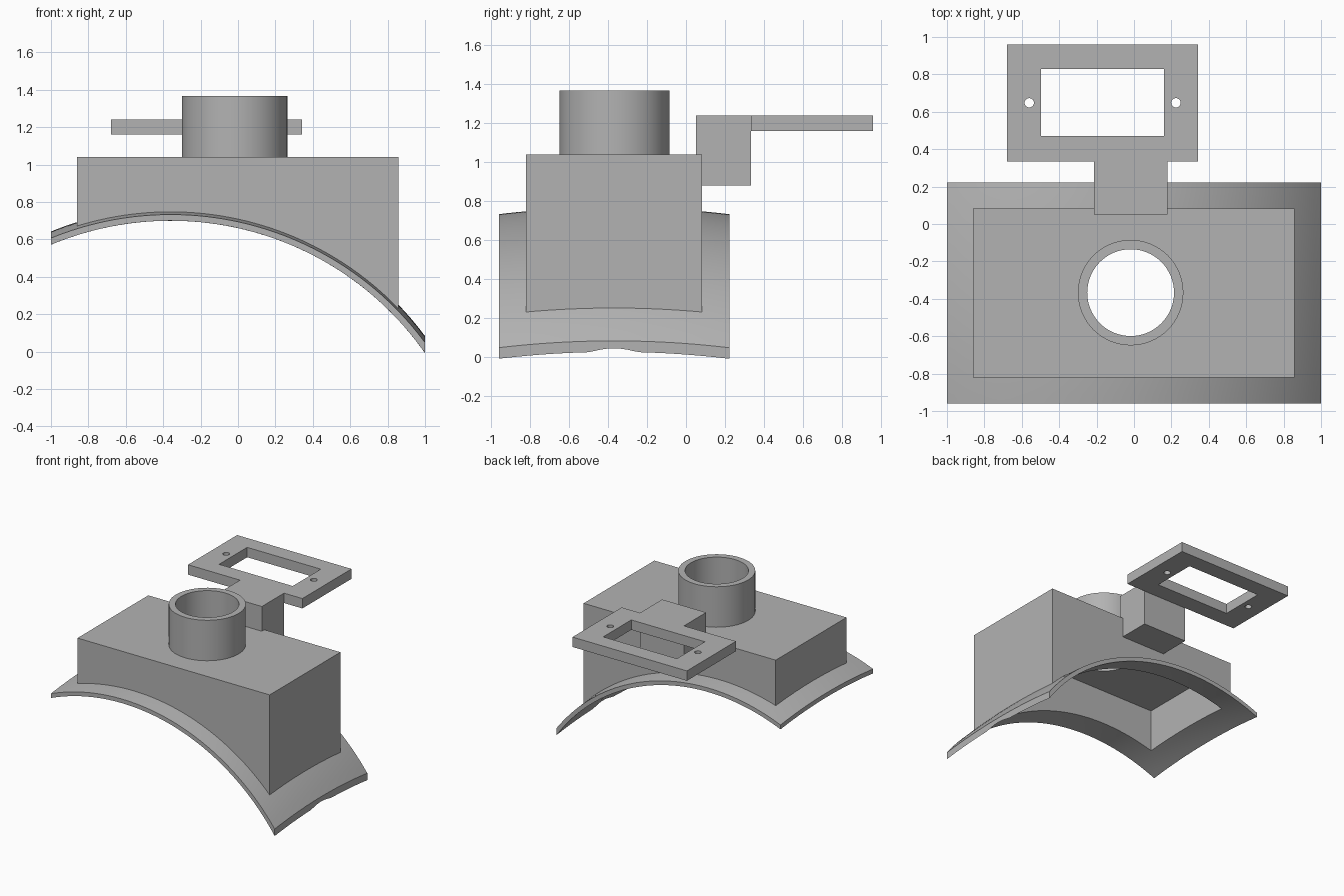
import bpy, bmesh, math

cube = bpy.data.objects.get("Cube")
if cube:
    bpy.data.objects.remove(cube, do_unlink=True)

grey = bpy.data.materials.new("plain_grey")
grey.use_nodes = True
grey.diffuse_color = (0.45, 0.45, 0.45, 1)
grey.node_tree.nodes["Principled BSDF"].inputs["Base Color"].default_value = (0.45, 0.45, 0.45, 1)

MID_Y, RADIUS, WALL = -0.37, 1.66, 0.046
TUBE_X, TUBE_Y, TUBE_R = -0.018, -0.367, 0.282


def finish(name, bm):
    bmesh.ops.recalc_face_normals(bm, faces=bm.faces)
    mesh = bpy.data.meshes.new(name)
    bm.to_mesh(mesh)
    bm.free()
    ob = bpy.data.objects.new(name, mesh)
    bpy.context.collection.objects.link(ob)
    mesh.materials.append(grey)
    return ob


def box(name, x0, x1, y0, y1, z0, z1):
    bm = bmesh.new()
    bmesh.ops.create_cube(bm, size=1)
    for v in bm.verts:
        v.co.x = x0 if v.co.x < 0 else x1
        v.co.y = y0 if v.co.y < 0 else y1
        v.co.z = z0 if v.co.z < 0 else z1
    return finish(name, bm)


def cylinder(name, x, y, r, z0, z1, sides=64):
    bm = bmesh.new()
    bmesh.ops.create_cone(bm, cap_ends=True, segments=sides, radius1=r, radius2=r, depth=z1 - z0)
    bmesh.ops.translate(bm, verts=bm.verts, vec=(x, y, (z0 + z1) / 2))
    return finish(name, bm)


def cut(target, cutter):
    mod = target.modifiers.new("cut", 'BOOLEAN')
    mod.operation, mod.solver, mod.object = 'DIFFERENCE', 'EXACT', cutter
    bpy.context.view_layer.objects.active = target
    bpy.ops.object.modifier_apply(modifier=mod.name)
    bpy.data.objects.remove(cutter, do_unlink=True)


def smooth(ob):
    bpy.ops.object.select_all(action='DESELECT')
    ob.select_set(True)
    bpy.context.view_layer.objects.active = ob
    bpy.ops.object.shade_smooth_by_angle(angle=math.radians(30))


def steps(a, b, n):
    return [a + (b - a) * i / n for i in range(n + 1)]


# Saddle surface: an arc across x with a slight crown along y
def arc(x, r):
    return math.sqrt(r * r - (x + 0.36) ** 2) - RADIUS + 0.70


def crown(y):
    return 0.035 * (1 - ((y - MID_Y) / 0.59) ** 2)


def under(x, y):
    relief = max(0, 1 - ((y - MID_Y) / 0.12) ** 2) * max(0, (x - 0.85) / 0.15)
    return arc(x, RADIUS) + crown(y) + 0.018 * relief


def over(x, y):
    return arc(x, RADIUS + 0.033) + crown(y)


def middle(x, y):
    return (arc(x, RADIUS) + over(x, y) + crown(y)) / 2


def grid_solid(name, xs, ys, low, high, keep=lambda x, y: True):
    """Solid between two height functions over the kept grid cells."""
    bm = bmesh.new()
    layers = [[[bm.verts.new((x, y, f(x, y))) for y in ys] for x in xs] for f in (low, high)]
    cells = {(i, j) for i in range(len(xs) - 1) for j in range(len(ys) - 1)
             if keep((xs[i] + xs[i + 1]) / 2, (ys[j] + ys[j + 1]) / 2)}
    for i, j in cells:
        ring = [(i, j), (i + 1, j), (i + 1, j + 1), (i, j + 1)]
        for layer in layers:
            bm.faces.new([layer[a][b] for a, b in ring])
        sides = [(i, j - 1), (i + 1, j), (i, j + 1), (i - 1, j)]
        for k, side in enumerate(sides):
            if side not in cells:
                (a, b), (c, d) = ring[k], ring[(k + 1) % 4]
                bm.faces.new([layers[0][a][b], layers[0][c][d], layers[1][c][d], layers[1][a][b]])
    bmesh.ops.delete(bm, geom=[v for v in bm.verts if not v.link_faces], context='VERTS')
    return finish(name, bm)


# Inner edges of the hollow housing
X0, X1, Y0, Y1 = -0.86, 0.857, -0.82, 0.083
IX0, IX1, IY0, IY1 = X0 + WALL, X1 - WALL, Y0 + WALL, Y1 - WALL

# Curved flange with a rectangular opening
flange = grid_solid(
    "saddle_flange",
    steps(-1, IX0, 5)[:-1] + steps(IX0, IX1, 40) + steps(IX1, 1, 5)[1:],
    steps(-0.96, IY0, 4)[:-1] + steps(IY0, IY1, 24) + steps(IY1, 0.222, 4)[1:],
    under, over,
    lambda x, y: not (IX0 < x < IX1 and IY0 < y < IY1))
smooth(flange)

# Hollow housing that follows the flange at its foot
housing = grid_solid("housing", steps(X0, X1, 40), steps(Y0, Y1, 16),
                     middle, lambda x, y: 1.04)
cut(housing, box("cavity", IX0, IX1, IY0, IY1, -0.5, 1.04 - WALL))
cut(housing, cylinder("bore", TUBE_X, TUBE_Y, TUBE_R - 0.05, 0.8, 1.5))

# Round inlet tube
tube = cylinder("inlet_tube", TUBE_X, TUBE_Y, TUBE_R, 1.02, 1.367)
cut(tube, cylinder("bore", TUBE_X, TUBE_Y, TUBE_R - 0.05, 0.8, 1.5))
smooth(tube)

# Arm and rectangular mounting frame behind the housing
box("bracket_arm", -0.215, 0.178, 0.05, 0.333, 0.88, 1.24)
frame = box("mounting_frame", -0.68, 0.342, 0.333, 0.96, 1.16, 1.24)
cut(frame, box("window", -0.498, 0.16, 0.47, 0.828, 1, 1.4))
for x in (-0.56, 0.224):
    cut(frame, cylinder("screw_hole", x, 0.648, 0.025, 1, 1.4, 24))
smooth(frame)
